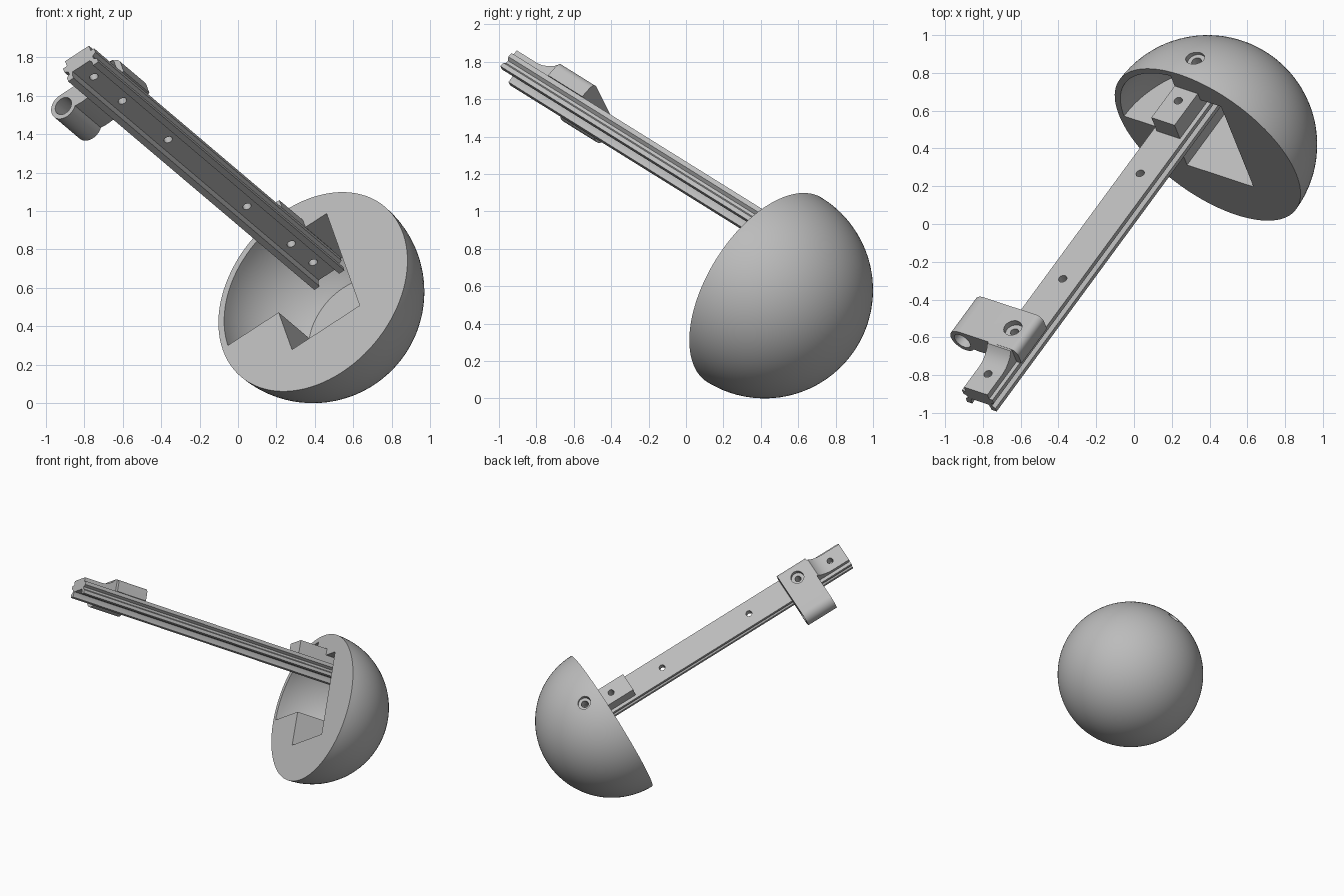
import bpy, bmesh, math
from mathutils import Matrix, Vector

cube = bpy.data.objects.get("Cube")
if cube:
    bpy.data.objects.remove(cube, do_unlink=True)

# Tilted frame: local z runs along the rail, local y out of its top face
w = Vector((-0.529, -0.72, 0.448)).normalized()
u = Vector((0.808, -0.266, 0.526))
u = (u - w * u.dot(w)).normalized()
v = w.cross(u)
FRAME = Matrix((u, v, w)).transposed().to_4x4()
FRAME.translation = (0.39, 0.42, 0.58)
MID = 0.006          # rail centre line
R = 0.58             # dome radius

grey = bpy.data.materials.new("plain grey")
grey.use_nodes = True
grey.diffuse_color = (0.5, 0.5, 0.5, 1)
grey.node_tree.nodes["Principled BSDF"].inputs["Base Color"].default_value = (0.5, 0.5, 0.5, 1)


def make(name, bm):
    bmesh.ops.recalc_face_normals(bm, faces=bm.faces)
    mesh = bpy.data.meshes.new(name)
    bm.to_mesh(mesh)
    bm.free()
    mesh.materials.append(grey)
    obj = bpy.data.objects.new(name, mesh)
    bpy.context.collection.objects.link(obj)
    return obj


def prism(name, pts, lo, hi, along_x=False):
    """Extrude a profile along local z, or a (y, z) profile along local x."""
    bm = bmesh.new()
    place = (lambda p, t: (t, p[0], p[1])) if along_x else (lambda p, t: (p[0], p[1], t))
    face = bm.faces.new([bm.verts.new(place(p, lo)) for p in pts])
    ext = bmesh.ops.extrude_face_region(bm, geom=[face])
    step = Vector((hi - lo, 0, 0)) if along_x else Vector((0, 0, hi - lo))
    bmesh.ops.translate(bm, vec=step, verts=[g for g in ext["geom"] if isinstance(g, bmesh.types.BMVert)])
    return make(name, bm)


def arc(cx, cy, r, a0, a1, n=16):
    return [(cx + r * math.cos(math.radians(a0 + (a1 - a0) * i / n)),
             cy + r * math.sin(math.radians(a0 + (a1 - a0) * i / n))) for i in range(n + 1)]


def ball(name, r, half=False):
    bm = bmesh.new()
    bmesh.ops.create_uvsphere(bm, u_segments=96, v_segments=48, radius=r)
    if half:
        bmesh.ops.delete(bm, geom=[p for p in bm.verts if p.co.z > 0.001], context='VERTS')
        bmesh.ops.holes_fill(bm, edges=[e for e in bm.edges if e.is_boundary], sides=0)
    return make(name, bm)


def drill(r, z, y0=0.15, y1=0.8):
    """Round cutter standing on the rail's centre line."""
    bm = bmesh.new()
    spot = Matrix.Translation((MID, (y0 + y1) / 2, z)) @ Matrix.Rotation(math.pi / 2, 4, 'X')
    bmesh.ops.create_cone(bm, cap_ends=True, segments=32, radius1=r, radius2=r,
                          depth=y1 - y0, matrix=spot)
    return make("cutter", bm)


def boolean(obj, cutters, operation='DIFFERENCE'):
    for c in cutters:
        c.hide_render = True
        m = obj.modifiers.new("cut", 'BOOLEAN')
        m.object, m.operation, m.solver = c, operation, 'EXACT'
    bpy.context.view_layer.update()
    graph = bpy.context.evaluated_depsgraph_get()
    mesh = bpy.data.meshes.new_from_object(obj.evaluated_get(graph))
    obj.modifiers.clear()
    obj.data = mesh
    for c in cutters:
        bpy.data.objects.remove(c, do_unlink=True)


# Dome, hollowed by a stepped pocket that follows an inner sphere
dome = ball("dome", R, half=True)
pocket = prism("pocket_cutter", [(-0.218, -0.258), (0.218, -0.258), (0.218, 0.405), (-0.07, 0.405),
                                 (-0.07, 0.6), (-0.6, 0.6), (-0.6, 0.01), (-0.218, 0.01)], -0.45, 0.1)
boolean(pocket, [ball("inner_sphere", 0.545)], 'INTERSECT')
boolean(dome, [pocket, drill(0.027, -0.14, 0.3), drill(0.05, -0.14, 0.53)])

# Rail: channel underneath, a groove down each side
side = [(0.055, 0.29), (0.063, 0.272), (0.063, 0.25), (0.097, 0.25), (0.097, 0.275), (0.078, 0.288),
        (0.078, 0.305), (0.1, 0.318), (0.1, 0.345)]
profile = [(MID + x, y) for x, y in side] + [(MID - x, y) for x, y in reversed(side)]
rail = prism("rail", profile, -0.275, 2.145)
boolean(rail, [drill(0.023, z) for z in (2.02, 1.74, 1.29, 0.515, 0.08, -0.135)])

# Block that fixes the rail to the dome
block = prism("mount_block", [(MID - 0.076, 0.344), (MID + 0.076, 0.344),
                              (MID + 0.076, 0.456), (MID - 0.076, 0.456)], -0.26, 0.2325)
boolean(block, [drill(0.023, z) for z in (0.08, -0.135)])

# Side clamp with a round socket
outline = (arc(-0.264, 0.37, 0.075, 90, 325, 28) + [(-0.165, 0.323), (-0.12, 0.326), (-0.1, 0.344), (0.116, 0.344)]
           + arc(0.076, 0.405, 0.04, 0, 90, 8))
clamp = prism("side_clamp", outline, 1.616, 1.87)
bore = prism("bore_cutter", arc(-0.264, 0.37, 0.05, 0, 348.75, 31), 1.5, 2.0)
boolean(clamp, [bore, drill(0.023, 1.74), drill(0.05, 1.74, 0.41)])

# Neck running from the clamp down to the rail tip
neck = prism("clamp_neck", [(0.344, 1.86), (0.444, 1.86), (0.444, 1.88), (0.418, 1.9), (0.398, 1.93),
                            (0.385, 1.96), (0.38, 1.99), (0.38, 2.145), (0.344, 2.145)],
             MID - 0.075, MID + 0.078, along_x=True)
boolean(neck, [drill(0.023, 2.02)])

# Tilt everything into place and smooth the round surfaces
bpy.ops.object.select_all(action='DESELECT')
for obj in (dome, rail, block, clamp, neck):
    obj.data.transform(FRAME)
    obj.select_set(True)
    bpy.context.view_layer.objects.active = obj
bpy.ops.object.shade_smooth_by_angle(angle=math.radians(30))
